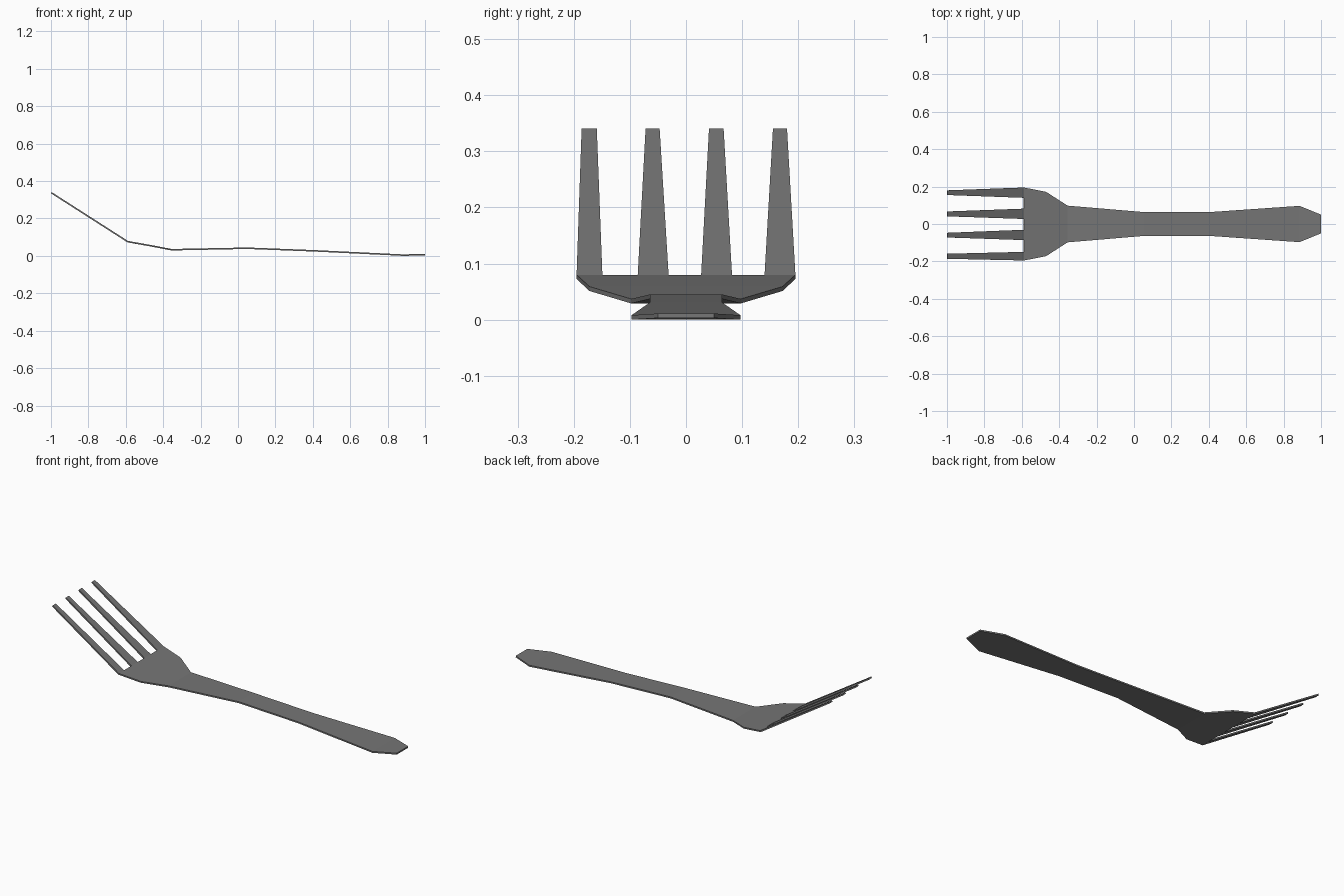
import bpy
import bmesh

cube = bpy.data.objects.get("Cube")
if cube:
    bpy.data.objects.remove(cube)

THICKNESS = 0.008

# Steel material
steel = bpy.data.materials.new("dark steel")
steel.use_nodes = True
colour = (0.18, 0.18, 0.18, 1)
steel.diffuse_color = colour
steel.node_tree.nodes["Principled BSDF"].inputs["Base Color"].default_value = colour

# Upper surface of neck and handle: (x, half width, z)
stations = [
    (-0.47, 0.172, 0.059),
    (-0.355, 0.098, 0.037),
    (0.05, 0.064, 0.045),
    (0.41, 0.064, 0.031),
    (0.885, 0.097, 0.008),
    (1.0, 0.05, 0.011),
]
# Tines: (root low y, root high y, tip low y, tip high y)
tines = [
    (-0.195, -0.149, -0.186, -0.159),
    (-0.086, -0.031, -0.072, -0.047),
    (0.027, 0.082, 0.041, 0.067),
    (0.14, 0.195, 0.155, 0.18),
]
ROOT_X, ROOT_Z = -0.588, 0.08
TIP_X, TIP_Z = -0.996, 0.341

bm = bmesh.new()

# Four tapered tines
roots = []
for root_lo, root_hi, tip_lo, tip_hi in tines:
    a = bm.verts.new((ROOT_X, root_lo, ROOT_Z))
    b = bm.verts.new((ROOT_X, root_hi, ROOT_Z))
    c = bm.verts.new((TIP_X, tip_hi, TIP_Z))
    d = bm.verts.new((TIP_X, tip_lo, TIP_Z))
    bm.faces.new((d, a, b, c))
    roots += [a, b]

# Palm joins the tine roots to the first station, then the handle follows
rows = [[bm.verts.new((x, -w, z)), bm.verts.new((x, w, z))] for x, w, z in stations]
bm.faces.new(rows[0] + roots[::-1])
for near, far in zip(rows, rows[1:]):
    bm.faces.new((near[0], far[0], far[1], near[1]))

mesh = bpy.data.meshes.new("fork")
bm.to_mesh(mesh)
bm.free()
mesh.materials.append(steel)

fork = bpy.data.objects.new("fork", mesh)
bpy.context.collection.objects.link(fork)

# Sheet thickness, added below the upper surface
solid = fork.modifiers.new("sheet thickness", 'SOLIDIFY')
solid.thickness = THICKNESS
solid.offset = -1
solid.use_even_offset = True
